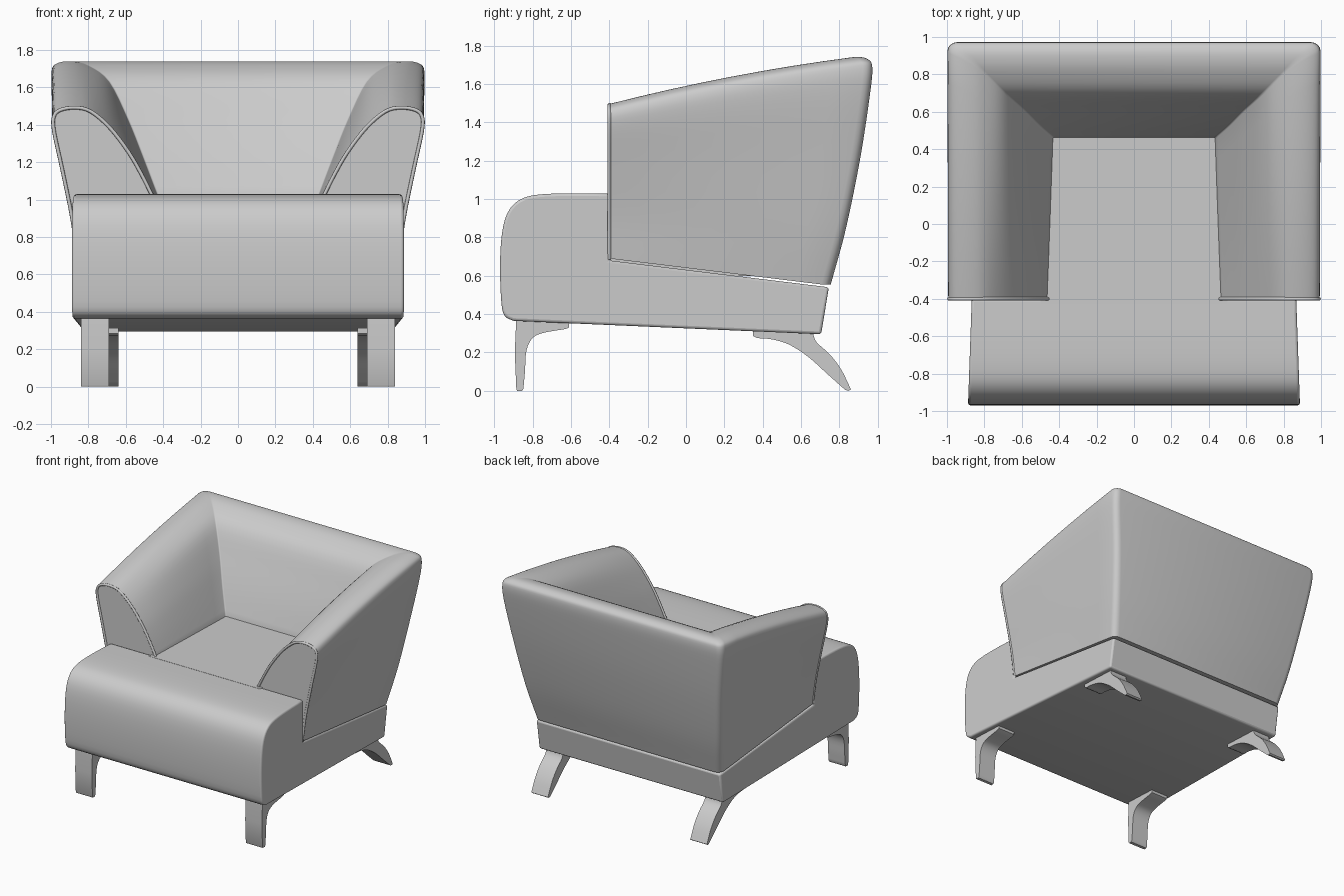
import bpy, bmesh
from mathutils import Vector

if "Cube" in bpy.data.objects:
    bpy.data.objects.remove(bpy.data.objects["Cube"])


def smooth_path(pts, n=4):
    """Catmull-Rom through the points."""
    p = [Vector(q) for q in pts]
    p = [2 * p[0] - p[1]] + p + [2 * p[-1] - p[-2]]
    out = []
    for a, b, c, d in zip(p, p[1:], p[2:], p[3:]):
        for i in range(n):
            t = i / n
            out.append(0.5 * (2 * b + (c - a) * t + (2 * a - 5 * b + 4 * c - d) * t * t
                              + (3 * b - a - 3 * c + d) * t ** 3))
    return out + [p[-2]]


def loft(name, rings, bevel=0.0):
    """Join closed rings of points into a capped solid."""
    bm = bmesh.new()
    vs = [[bm.verts.new(p) for p in r] for r in rings]
    n = len(vs[0])
    for a, b in zip(vs, vs[1:]):
        for i in range(n):
            j = (i + 1) % n
            bm.faces.new((a[i], a[j], b[j], b[i]))
    bm.faces.new(vs[0])
    bm.faces.new(vs[-1][::-1])
    bmesh.ops.recalc_face_normals(bm, faces=bm.faces)
    me = bpy.data.meshes.new(name)
    bm.to_mesh(me)
    bm.free()
    ob = bpy.data.objects.new(name, me)
    bpy.context.collection.objects.link(ob)
    if bevel:
        m = ob.modifiers.new("soft edges", 'BEVEL')
        m.width, m.segments = bevel, 3
        m.limit_method, m.angle_limit = 'ANGLE', 0.85
        m.use_clamp_overlap = False
    bpy.ops.object.select_all(action='DESELECT')
    bpy.context.view_layer.objects.active = ob
    ob.select_set(True)
    bpy.ops.object.shade_smooth_by_angle(angle=0.7)
    return ob


# Seat block with a low ledge that carries the arms and back
nose = smooth_path([(-0.90, 0.365), (-0.945, 0.39), (-0.963, 0.46), (-0.97, 0.65), (-0.96, 0.82),
                    (-0.93, 0.93), (-0.87, 0.995), (-0.78, 1.022), (-0.62, 1.03), (-0.40, 1.028)], 3)
prof = [(p.x, p.y) for p in nose] + [(-0.40, 0.68), (0.745, 0.54), (0.705, 0.295)]
loft("seat", [[(s * (0.885 - (y + 0.9) * 0.035), y, z) for y, z in prof] for s in (-1, 1)], 0.014)

# Seat top between the arms
loft("seat_cushion", [[(x, -0.43, 0.6), (x, -0.43, 1.03), (x, 0.56, 1.03), (x, 0.56, 0.6)]
                      for x in (-0.5, 0.5)])

# Wrap-around arms and back: arm-end section lofted to a mitred corner section
front = smooth_path([(0.862, -0.40, 0.69), (0.89, -0.40, 0.90), (0.945, -0.40, 1.17), (0.988, -0.40, 1.37),
                     (0.988, -0.40, 1.45), (0.95, -0.40, 1.485), (0.87, -0.40, 1.496), (0.79, -0.40, 1.475),
                     (0.69, -0.40, 1.39), (0.59, -0.40, 1.26), (0.52, -0.40, 1.14), (0.46, -0.40, 1.02)])
corner = smooth_path([(0.832, 0.755, 0.555), (0.885, 0.835, 0.85), (0.94, 0.91, 1.22), (0.99, 0.96, 1.55),
                      (0.997, 0.972, 1.68), (0.975, 0.955, 1.725), (0.90, 0.90, 1.74), (0.80, 0.81, 1.715),
                      (0.69, 0.70, 1.63), (0.59, 0.61, 1.43), (0.51, 0.53, 1.23), (0.43, 0.46, 1.02)])
piping_path = list(front)
front.append(Vector((0.46, -0.40, 0.69)))
corner.append(Vector((0.43, 0.46, 0.59)))


def radius(i):
    return 0.05 if i < 20 else 0.05 - 0.04 * min(1, (i - 20) / 8)


start = [p - Vector((0, radius(i), 0)) for i, p in enumerate(corner)]
half = []
for k in range(9):
    t = k / 8
    ring = []
    for a, b in zip(front, start):
        p = a.lerp(b, t)
        p.z += 0.08 * t * (1 - t) * max(0, min(1, (a.z - 1.0) / 0.45))
        ring.append(p)
    half.append(ring)
for u, v in ((0.08, 0.62), (0.29, 0.29), (0.62, 0.08), (1, 0)):
    half.append([p - Vector((u * radius(i), v * radius(i), 0)) for i, p in enumerate(corner)])
other = [[Vector((-p.x, p.y, p.z)) for p in r] for r in reversed(half)]
loft("arms_and_back", half + other)

# Piping round the arm ends
for s, side in ((1, "right"), (-1, "left")):
    cu = bpy.data.curves.new("arm_piping_" + side, 'CURVE')
    cu.dimensions = '3D'
    cu.bevel_depth, cu.bevel_resolution = 0.01, 2
    sp = cu.splines.new('POLY')
    sp.points.add(len(piping_path) - 1)
    for q, p in zip(sp.points, piping_path):
        q.co = (s * (p.x - 0.004), p.y, p.z - 0.004, 1)
    bpy.context.collection.objects.link(bpy.data.objects.new("arm_piping_" + side, cu))

# Legs: side profiles given width
front_leg = [(-0.61, 0.36), (-0.61, 0.33)] + [tuple(p) for p in smooth_path(
    [(-0.63, 0.322), (-0.74, 0.303), (-0.80, 0.275), (-0.832, 0.21), (-0.84, 0.10), (-0.848, 0.01)])] + [
    (-0.855, 0.0), (-0.88, 0.0), (-0.885, 0.01), (-0.893, 0.20), (-0.885, 0.38)]
rear_leg = [(0.35, 0.325), (0.35, 0.285)] + [tuple(p) for p in smooth_path(
    [(0.37, 0.275), (0.45, 0.268), (0.54, 0.24), (0.64, 0.175), (0.74, 0.085), (0.83, 0.005)])] + [
    (0.85, 0.0)] + [tuple(p) for p in smooth_path(
    [(0.86, 0.008), (0.81, 0.11), (0.75, 0.19), (0.68, 0.255), (0.66, 0.31)])]
for name, outline, x0, x1 in (("front_leg", front_leg, 0.69, 0.84), ("rear_leg", rear_leg, 0.64, 0.79)):
    for s, side in ((1, "right"), (-1, "left")):
        loft(name + "_" + side, [[(s * x, y, z) for y, z in outline] for x in (x0, x1)])
